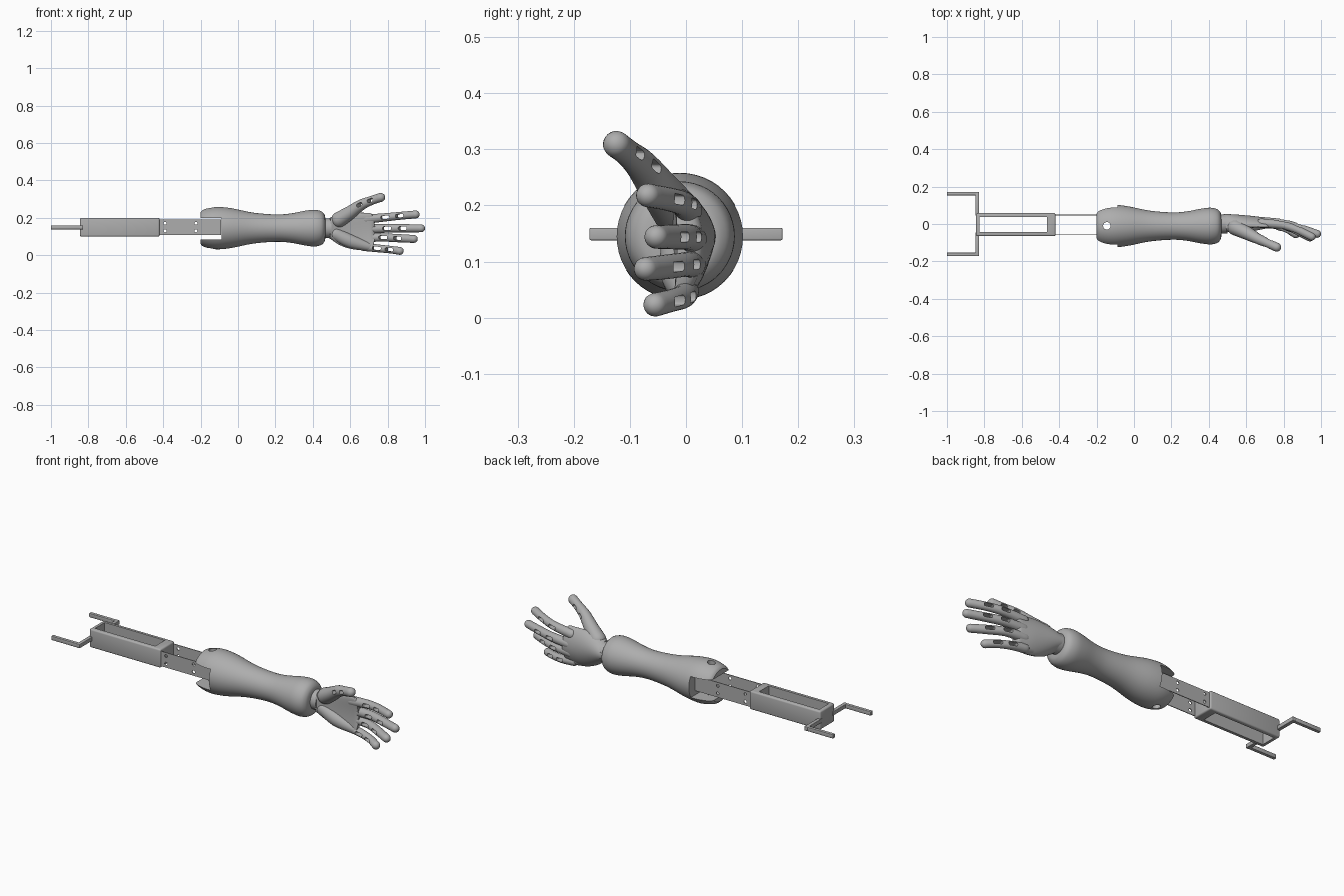
import bpy, bmesh, math
from mathutils import Vector, Matrix

cube = bpy.data.objects.get("Cube")
if cube:
    bpy.data.objects.remove(cube)

grey = bpy.data.materials.new("warm_grey_plastic")
grey.use_nodes = True
grey.diffuse_color = (0.42, 0.42, 0.42, 1)
bsdf = next(n for n in grey.node_tree.nodes if n.type == "BSDF_PRINCIPLED")
bsdf.inputs["Base Color"].default_value = grey.diffuse_color
bsdf.inputs["Roughness"].default_value = 0.6
parts = []


def finish(name, bm, keep=True):
    bmesh.ops.recalc_face_normals(bm, faces=bm.faces)
    mesh = bpy.data.meshes.new(name)
    bm.to_mesh(mesh)
    bm.free()
    mesh.materials.append(grey)
    ob = bpy.data.objects.new(name, mesh)
    bpy.context.collection.objects.link(ob)
    if keep:
        parts.append(ob)
    else:
        ob.hide_render = True
    return ob


def box(name, lo, hi, bevel=0, keep=True, place=None):
    lo, hi = Vector(lo), Vector(hi)
    bm = bmesh.new()
    bmesh.ops.create_cube(bm, size=1)
    bmesh.ops.scale(bm, vec=hi - lo, verts=bm.verts)
    bmesh.ops.translate(bm, vec=(lo + hi) / 2, verts=bm.verts)
    if bevel:
        bmesh.ops.bevel(bm, geom=bm.edges[:], offset=bevel, segments=3,
                        profile=0.5, affect="EDGES")
    if place:
        bm.transform(place)
    return finish(name, bm, keep)


def rod(center, radius, axis):
    """Round cutter along y or z."""
    bm = bmesh.new()
    bmesh.ops.create_cone(bm, cap_ends=True, segments=24, radius1=radius,
                          radius2=radius, depth=0.6)
    turn = Matrix.Rotation(math.pi / 2, 4, "X") if axis == "y" else Matrix()
    bm.transform(Matrix.Translation(center) @ turn)
    return finish("hole_cutter", bm, False)


def cut(target, cutters):
    for cutter in cutters:
        mod = target.modifiers.new("cut", "BOOLEAN")
        mod.object = cutter
        mod.solver = "EXACT"
        bpy.context.view_layer.objects.active = target
        bpy.ops.object.modifier_apply(modifier=mod.name)
        bpy.data.objects.remove(cutter)


def spline(points, steps=4):
    """Smooth in-between values through all the section tuples."""
    out = []
    for i in range(len(points) - 1):
        p0, p1 = points[max(i - 1, 0)], points[i]
        p2, p3 = points[i + 1], points[min(i + 2, len(points) - 1)]
        for s in range(steps):
            t = s / steps
            out.append(tuple(b + 0.5 * t * (c - a + t * (2 * a - 5 * b + 4 * c - d
                       + t * (3 * (b - c) + d - a)))
                       for a, b, c, d in zip(p0, p1, p2, p3)))
    return out + [tuple(points[-1])]


def axes(t):
    t = t.normalized()
    u = (Vector((0, 0, 1)) - t * t.z).normalized()
    return t, u.cross(t), u


def loft(name, sections, round_start=False, round_end=False, cup=0, sides=24):
    """Skin oval sections (x, y, z, half depth, half width) along a path."""
    secs = spline(sections)
    cs = [Vector(s[:3]) for s in secs]
    rings = []
    for i, s in enumerate(secs):
        t = cs[min(i + 1, len(cs) - 1)] - cs[max(i - 1, 0)]
        rings.append((cs[i], axes(t), s[3], s[4]))

    def dome(ring, sign):
        c, frame, a, b = ring
        return [(c + frame[0] * sign * min(a, b) * math.sin(q), frame,
                 a * math.cos(q), b * math.cos(q))
                for q in (math.radians(d) for d in (20, 40, 60, 75, 86))]

    if round_start:
        rings = dome(rings[0], -1)[::-1] + rings
    if round_end:
        rings += dome(rings[-1], 1)
    bm = bmesh.new()
    loops = []
    for c, (t, v, u), a, b in rings:
        loop = []
        for k in range(sides):
            q = math.tau * k / sides
            depth = a * math.cos(q) - cup * math.sin(q) ** 2
            loop.append(bm.verts.new(c + v * depth + u * b * math.sin(q)))
        loops.append(loop)
    for l1, l2 in zip(loops, loops[1:]):
        for k in range(sides):
            n = (k + 1) % sides
            bm.faces.new((l1[k], l1[n], l2[n], l2[k]))
    bm.faces.new(loops[0])
    bm.faces.new(loops[-1])
    return finish(name, bm)


def digit(name, points, joints, length=0.046):
    """Rounded finger with an open window at each joint."""
    ob = loft(name, [(x, y, z, r, r) for x, y, z, r in points], True, True)
    cutters = []
    for j in joints:
        p = Vector(points[j][:3])
        t, v, u = axes(Vector(points[j + 1][:3]) - Vector(points[j - 1][:3]))
        place = Matrix((t, v, u)).transposed().to_4x4()
        place.translation = p
        half = Vector((length / 2, 0.08, 0.009))
        cutters.append(box("window_cutter", -half, half, 0.006, False, place))
    cut(ob, cutters)


# Forearm shell, slotted at the elbow and drilled for a pivot
profile = [(-0.2, 0.085), (-0.182, 0.1), (-0.12, 0.113), (-0.04, 0.107),
           (0.08, 0.083), (0.2, 0.073), (0.28, 0.078), (0.36, 0.093),
           (0.41, 0.098), (0.445, 0.09), (0.462, 0.073), (0.467, 0.055)]
forearm = loft("forearm", [(x, -0.011, 0.145, r, r) for x, r in profile], sides=48)
cut(forearm, [box("slot_cutter", (-0.3, -0.2, 0.085), (-0.088, 0.2, 0.2), 0, False),
              rod((-0.145, -0.01, 0.145), 0.02, "z")])
loft("wrist", [(0.45, 0, 0.145, 0.05, 0.052), (0.5, 0, 0.145, 0.05, 0.052)], sides=32)

# Thin folded elbow bracket with bolt holes
bracket = box("elbow_bracket", (-0.44, -0.059, 0.109), (-0.09, 0.05, 0.19))
cut(bracket, [box("bracket_cutter", (-0.5, -0.055, 0), (-0.094, 0.046, 0.3), 0, False)]
    + [rod((x, 0, z), 0.008, "y") for x in (-0.39, -0.225) for z in (0.13, 0.171)])

# Upper arm frame, open from top to bottom
frame = box("upper_arm_frame", (-0.845, -0.065, 0.1), (-0.42, 0.058, 0.2), 0.008)
cut(frame, [box("frame_cutter", (-0.825, -0.044, 0), (-0.465, 0.038, 0.3), 0, False)])

# Cranked shoulder bars on both sides
for side, label in ((1, "left"), (-1, "right")):
    def bar(name, x0, x1, y0, y1):
        ys = sorted((side * y0, side * y1))
        box(f"{label}_{name}", (x0, ys[0], 0.138), (x1, ys[1], 0.16), 0.003)
    bar("shoulder_crossbar", -0.848, -0.828, 0.045, 0.172)
    bar("shoulder_rod", -1.0, -0.83, 0.153, 0.171)

# Cupped palm and heel of the hand
loft("palm", [(0.487, 0.004, 0.145, 0.05, 0.055), (0.53, 0.01, 0.143, 0.042, 0.078),
              (0.59, 0.013, 0.135, 0.034, 0.095), (0.65, 0.012, 0.128, 0.029, 0.1),
              (0.71, 0.008, 0.128, 0.024, 0.098)], False, True, cup=0.022, sides=40)
loft("palm_heel", [(0.52, -0.012, 0.115, 0.034, 0.034), (0.6, -0.012, 0.075, 0.032, 0.036),
                   (0.7, -0.003, 0.046, 0.022, 0.024)], True, True)

# Fingers and thumb
digit("index_finger", [(0.68, 0.004, 0.192, 0.025), (0.79, -0.005, 0.203, 0.022),
                       (0.87, -0.03, 0.211, 0.021), (0.95, -0.068, 0.218, 0.021)], (1, 2))
digit("middle_finger", [(0.69, 0.012, 0.14, 0.025), (0.8, 0.002, 0.144, 0.023),
                        (0.885, -0.022, 0.144, 0.022), (0.979, -0.053, 0.144, 0.021)], (1, 2))
digit("ring_finger", [(0.68, 0.01, 0.095, 0.025), (0.78, 0, 0.095, 0.022),
                      (0.86, -0.032, 0.091, 0.022), (0.94, -0.072, 0.087, 0.021)], (1, 2))
digit("little_finger", [(0.67, 0, 0.046, 0.023), (0.745, -0.006, 0.037, 0.021),
                        (0.815, -0.028, 0.03, 0.02), (0.865, -0.055, 0.023, 0.021)], (1, 2))
digit("thumb", [(0.54, -0.018, 0.19, 0.042), (0.6, -0.047, 0.228, 0.036),
                (0.66, -0.078, 0.27, 0.029), (0.715, -0.103, 0.293, 0.024),
                (0.763, -0.124, 0.309, 0.024)], (2, 3), 0.032)

# Smooth shading with crisp edges
bpy.ops.object.select_all(action="DESELECT")
for ob in parts:
    ob.select_set(True)
bpy.context.view_layer.objects.active = parts[0]
bpy.ops.object.shade_smooth_by_angle(angle=math.radians(35))
